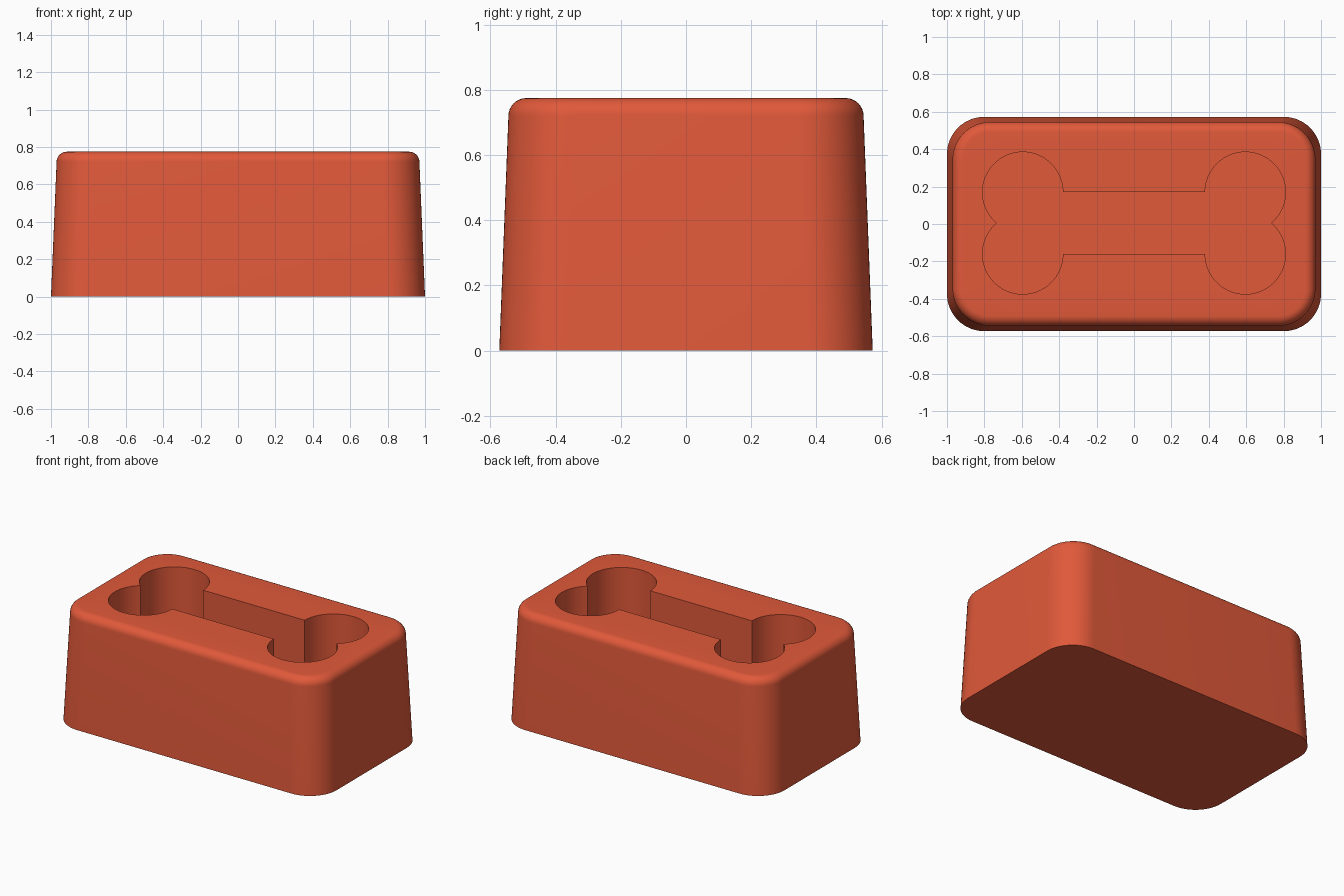
import bpy, bmesh
from math import sin, cos, pi, radians, asin

cube = bpy.data.objects.get("Cube")
if cube:
    bpy.data.objects.remove(cube, do_unlink=True)

HEIGHT = 0.775       # block height
EDGE = 0.055         # rounding of the top rim
FLOOR = 0.19         # height of the cavity floor
SHIFT = 0.005        # cavity offset along y


def rounded_rect(hx, hy, r, steps=16):
    """Points of a rounded rectangle, counter-clockwise."""
    pts = []
    for k, (sx, sy) in enumerate([(1, 1), (-1, 1), (-1, -1), (1, -1)]):
        for i in range(steps + 1):
            a = (k + i / steps) * pi / 2
            pts.append((sx * (hx - r) + r * cos(a), sy * (hy - r) + r * sin(a)))
    return pts


def bone_outline(cx, cy, r, steps=40):
    """Four round knobs joined by a bar, walked clockwise."""
    end = -asin(cy / r)
    quarter = []
    for i in range(steps + 1):
        a = pi + (end - pi) * i / steps
        quarter.append((cx + r * cos(a), cy + r * sin(a)))
    # drop the shared point between knobs when mirroring
    right = quarter + [(x, -y) for x, y in reversed(quarter[:-1])]
    left = [(-x, -y) for x, y in right]
    return [(x, y + SHIFT) for x, y in right + left]


def add_ring(bm, pts, z):
    return [bm.verts.new((x, y, z)) for x, y in pts]


def bridge(bm, a, b):
    n = len(a)
    for i in range(n):
        j = (i + 1) % n
        bm.faces.new((a[i], a[j], b[j], b[i]))


def loop_edges(bm, ring):
    return [bm.edges.get((ring[i - 1], ring[i])) for i in range(len(ring))]


bm = bmesh.new()

# Tapered outer wall and rounded top rim
rings = [add_ring(bm, rounded_rect(1.0, 0.573, 0.2), 0)]
for i in range(9):
    a = i / 8 * pi / 2
    inset = EDGE * (1 - cos(a))
    ring = rounded_rect(0.97 - inset, 0.545 - inset, 0.2 - inset)
    rings.append(add_ring(bm, ring, HEIGHT - EDGE + EDGE * sin(a)))
for low, high in zip(rings, rings[1:]):
    bridge(bm, low, high)
bm.faces.new(list(reversed(rings[0])))

# Bone-shaped cavity walls and floor
outline = bone_outline(0.595, 0.165, 0.215)
mouth = add_ring(bm, outline, HEIGHT)
base = add_ring(bm, outline, FLOOR)
bridge(bm, base, mouth)
bmesh.ops.triangle_fill(bm, edges=loop_edges(bm, base), use_beauty=True)

# Flat top around the cavity mouth
bmesh.ops.triangle_fill(bm, use_beauty=True,
                        edges=loop_edges(bm, rings[-1]) + loop_edges(bm, mouth))
bmesh.ops.recalc_face_normals(bm, faces=bm.faces[:])

mesh = bpy.data.meshes.new("mold_block")
bm.to_mesh(mesh)
bm.free()
block = bpy.data.objects.new("mold_block", mesh)
bpy.context.collection.objects.link(block)

# Single warm red colour
red = bpy.data.materials.new("warm_red")
red.use_nodes = True
colour = (0.75, 0.1, 0.042, 1)
red.diffuse_color = colour
red.node_tree.nodes["Principled BSDF"].inputs["Base Color"].default_value = colour
mesh.materials.append(red)

bpy.ops.object.select_all(action="DESELECT")
block.select_set(True)
bpy.context.view_layer.objects.active = block
bpy.ops.object.shade_smooth_by_angle(angle=radians(30))
